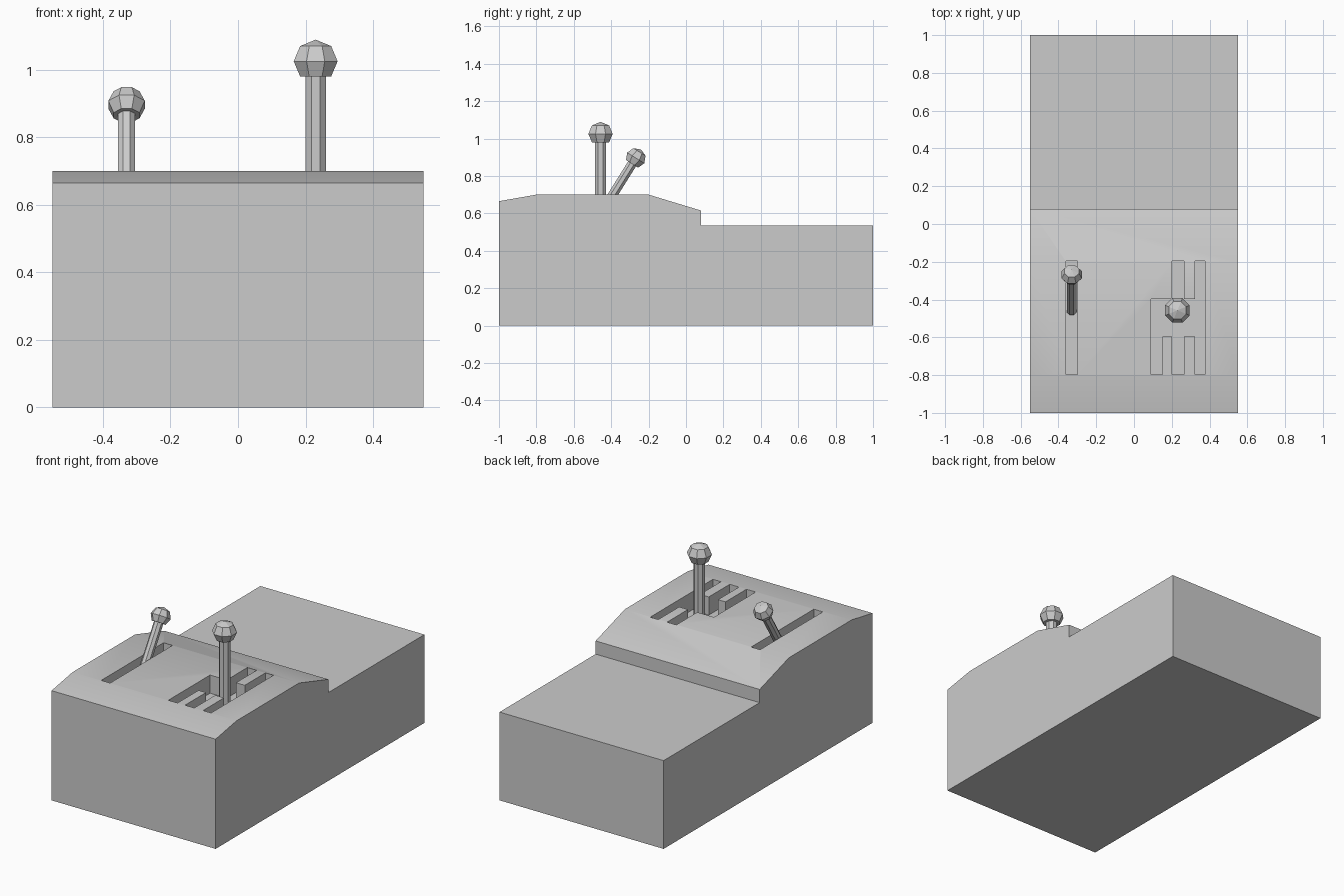
import bpy, bmesh
from math import radians, cos, sin
from mathutils import Matrix, Vector

if "Cube" in bpy.data.objects:
    bpy.data.objects.remove(bpy.data.objects["Cube"])


def finish(bm, name):
    bmesh.ops.recalc_face_normals(bm, faces=bm.faces)
    mesh = bpy.data.meshes.new(name)
    bm.to_mesh(mesh)
    bm.free()
    ob = bpy.data.objects.new(name, mesh)
    bpy.context.collection.objects.link(ob)
    return ob


def prism(name, points, sweep):
    """Extrude a closed outline of 3D points along a vector."""
    bm = bmesh.new()
    face = bm.faces.new([bm.verts.new(p) for p in points])
    ext = bmesh.ops.extrude_face_region(bm, geom=[face])
    verts = [g for g in ext["geom"] if isinstance(g, bmesh.types.BMVert)]
    bmesh.ops.translate(bm, verts=verts, vec=sweep)
    return finish(bm, name)


def select(ob):
    bpy.ops.object.select_all(action='DESELECT')
    ob.select_set(True)
    bpy.context.view_layer.objects.active = ob


FLOOR = 0.59

# Console body: side profile swept across the width
profile = [(-1, 0), (1, 0), (1, 0.535), (0.08, 0.535), (0.08, 0.615),
           (-0.2, 0.7), (-0.8, 0.7), (-1, 0.665)]
body = prism("console_body", [(-0.55, y, z) for y, z in profile], (1.1, 0, 0))

# Slots: a straight one for the short lever and a shift gate for the tall one
Y0, Y1, Y2, Y3 = -0.796, -0.595, -0.396, -0.197
brake_slot = [(-0.36, Y0), (-0.3, Y0), (-0.3, Y3), (-0.36, Y3)]
gate = [(0.09, Y0), (0.152, Y0), (0.152, Y1), (0.202, Y1), (0.202, Y0),
        (0.264, Y0), (0.264, Y1), (0.323, Y1), (0.323, Y0), (0.377, Y0),
        (0.377, Y3), (0.323, Y3), (0.323, Y2), (0.264, Y2), (0.264, Y3),
        (0.202, Y3), (0.202, Y2), (0.09, Y2)]
for name, outline in (("brake_slot_cutter", brake_slot), ("gate_cutter", gate)):
    cutter = prism(name, [(x, y, FLOOR) for x, y in outline], (0, 0, 0.3))
    mod = body.modifiers.new(name, 'BOOLEAN')
    mod.operation = 'DIFFERENCE'
    mod.solver = 'EXACT'
    mod.object = cutter
    select(body)
    bpy.ops.object.modifier_apply(modifier=name)
    bpy.data.objects.remove(cutter)

# Soft shading over the sloped top, sharp corners elsewhere
select(body)
bpy.ops.object.shade_smooth_by_angle(angle=radians(30))


# Levers: eight-sided shaft and faceted knob revolved from one profile
def lever(name, x, y, scale, tilt):
    half = radians(22.5)
    bm = bmesh.new()
    rings = [(0, 0), (0.03, 0), (0.03, 0.39), (0.046, 0.39),
             (0.065, 0.435), (0.046, 0.48), (0, 0.499)]
    vs = []
    for r, z in rings:
        r /= cos(half)
        vs.append(bm.verts.new((r * cos(half), r * sin(half), z)))
    edges = [bm.edges.new(pair) for pair in zip(vs, vs[1:])]
    bmesh.ops.spin(bm, geom=vs + edges, cent=(0, 0, 0), axis=(0, 0, 1),
                   angle=radians(360), steps=8, use_merge=False)
    bmesh.ops.remove_doubles(bm, verts=bm.verts, dist=1e-4)
    bmesh.ops.transform(bm, verts=bm.verts, matrix=(
        Matrix.Translation(Vector((x, y, FLOOR)))
        @ Matrix.Rotation(radians(-tilt), 4, 'X')
        @ Matrix.Scale(scale, 4)))
    return finish(bm, name)


lever("gear_lever", 0.23, -0.457, 1.0, 0)
lever("brake_lever", -0.33, -0.46, 0.83, 32)
